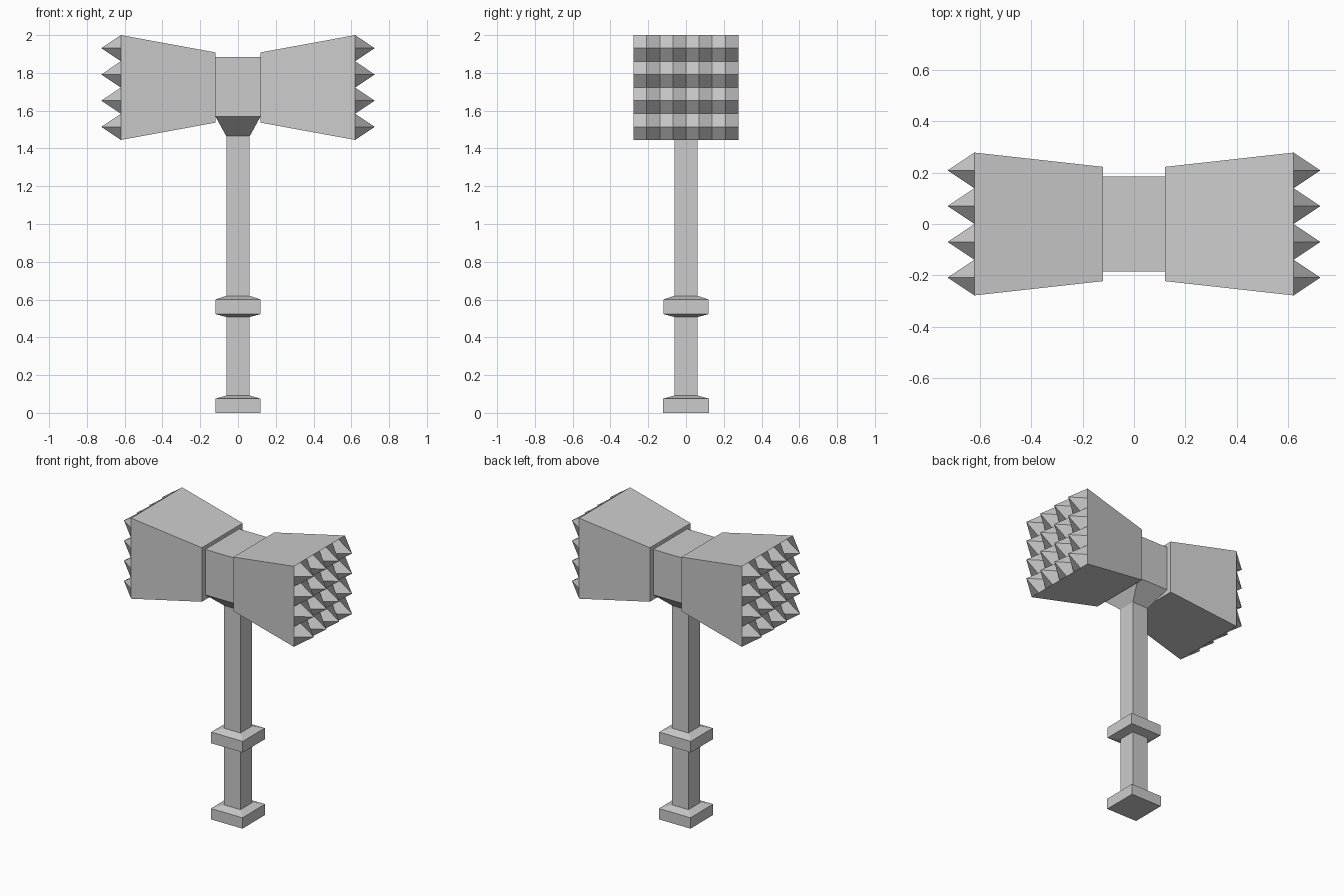
import bpy, bmesh

if "Cube" in bpy.data.objects:
    bpy.data.objects.remove(bpy.data.objects["Cube"])

HEAD_Z = 1.7225          # centre height of the hammer head
OUT, IN, TIP = 0.62, 0.12, 0.724
HALF = 0.2775            # half size of the striking face
N = 8                    # grid cells per side, two per spike


def finish(bm, name):
    bmesh.ops.recalc_face_normals(bm, faces=bm.faces)
    me = bpy.data.meshes.new(name)
    bm.to_mesh(me)
    bm.free()
    ob = bpy.data.objects.new(name, me)
    bpy.context.collection.objects.link(ob)
    return ob


def loft(name, sections, cap_start=True, cap_end=True):
    """Stack rectangular sections (z, half x, half y) into one skin."""
    bm = bmesh.new()
    rings = [[bm.verts.new((sx * hx, sy * hy, z))
              for sx, sy in ((-1, -1), (1, -1), (1, 1), (-1, 1))]
             for z, hx, hy in sections]
    for a, b in zip(rings, rings[1:]):
        for i in range(4):
            j = (i + 1) % 4
            bm.faces.new((a[i], a[j], b[j], b[i]))
    if cap_start:
        bm.faces.new(rings[0][::-1])
    if cap_end:
        bm.faces.new(rings[-1])
    return finish(bm, name)


def head(name, side):
    """Flared block whose striking face is a grid with pulled-out spikes."""
    bm = bmesh.new()
    step = 2 * HALF / N
    # striking face: every vertex with odd indices becomes a spike tip
    g = [[bm.verts.new((side * (TIP if i % 2 and j % 2 else OUT),
                        -HALF + i * step, HEAD_Z - HALF + j * step))
          for j in range(N + 1)] for i in range(N + 1)]
    for i in range(N):
        for j in range(N):
            q = [g[i][j], g[i + 1][j], g[i + 1][j + 1], g[i][j + 1]]
            k = [abs(v.co.x) > OUT + 0.01 for v in q].index(True)
            bm.faces.new(q[k:] + q[:k])
    # tapered sides down to the smaller inner face
    inner = [bm.verts.new((side * IN, sy * 0.222, HEAD_Z + sz * 0.186))
             for sy, sz in ((-1, -1), (1, -1), (1, 1), (-1, 1))]
    borders = [[g[i][0] for i in range(N + 1)],
               [g[N][j] for j in range(N + 1)],
               [g[i][N] for i in range(N, -1, -1)],
               [g[0][j] for j in range(N, -1, -1)]]
    for k, border in enumerate(borders):
        bm.faces.new(border + [inner[(k + 1) % 4], inner[k]])
    bm.faces.new(inner)
    return finish(bm, name)


# handle with pommel and hand stop, square in section
R = 0.062
loft("handle", [(0, 0.12, 0.123), (0.075, 0.12, 0.123), (0.092, R, R),
                (0.508, R, R), (0.523, 0.12, 0.12), (0.6, 0.12, 0.12),
                (0.62, R, R), (1.465, R, R)], cap_end=False)

# hub between the two head blocks, flaring out of the handle
loft("hub", [(1.465, R, R), (1.57, IN, 0.185), (1.883, IN, 0.185)],
     cap_start=False)

# spiked head blocks
head("head_right", 1)
head("head_left", -1)
